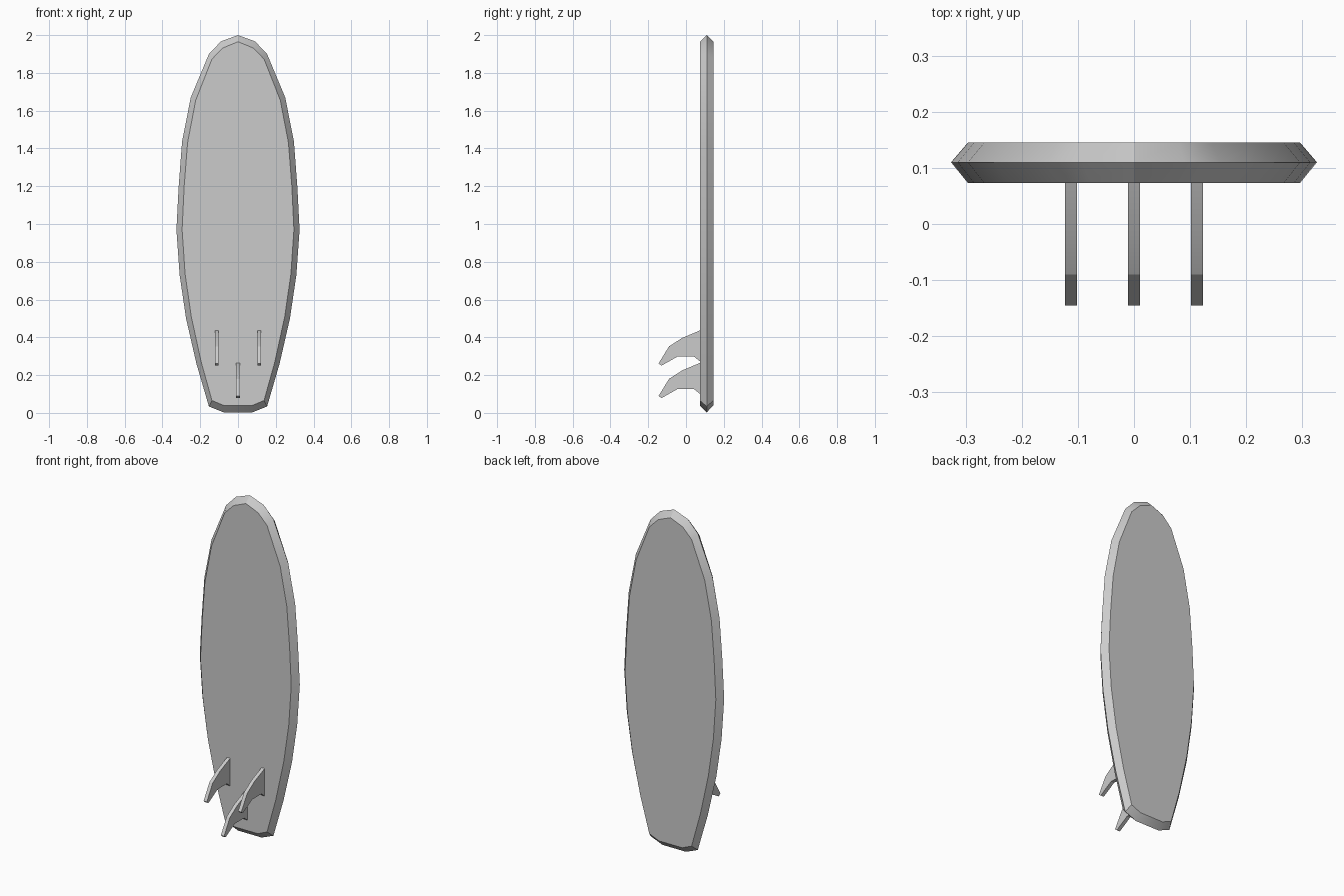
import bpy, bmesh, math

if "Cube" in bpy.data.objects:
    bpy.data.objects.remove(bpy.data.objects["Cube"])


def finish(name, bm):
    bmesh.ops.recalc_face_normals(bm, faces=bm.faces)
    mesh = bpy.data.meshes.new(name)
    bm.to_mesh(mesh)
    bm.free()
    ob = bpy.data.objects.new(name, mesh)
    bpy.context.collection.objects.link(ob)
    bpy.ops.object.select_all(action='DESELECT')
    ob.select_set(True)
    bpy.context.view_layer.objects.active = ob
    bpy.ops.object.shade_smooth_by_angle(angle=math.radians(25))
    return ob


def loft(name, loops):
    """Capped solid through loops with equal point counts."""
    bm = bmesh.new()
    rings = [[bm.verts.new(p) for p in loop] for loop in loops]
    n = len(rings[0])
    for a, b in zip(rings, rings[1:]):
        for i in range(n):
            j = (i + 1) % n
            bm.faces.new((a[i], a[j], b[j], b[i]))
    bm.faces.new(rings[0])
    bm.faces.new(rings[-1])
    return finish(name, bm)


def mirrored(half):
    """Right half outline from nose to tail, mirrored to a closed loop."""
    return half + [(-x, z) for x, z in reversed(half) if x > 0]


# Board: pointed rail between two flat faces
rail = mirrored([(0, 2.0), (0.09, 1.967), (0.154, 1.90), (0.25, 1.67),
                 (0.296, 1.437), (0.314, 1.20), (0.326, 0.97), (0.309, 0.73),
                 (0.275, 0.50), (0.22, 0.26), (0.154, 0.034), (0.077, 0.003)])
deck = mirrored([(0, 1.965), (0.08, 1.932), (0.138, 1.873), (0.224, 1.655),
                 (0.267, 1.43), (0.285, 1.20), (0.296, 0.97), (0.280, 0.735),
                 (0.247, 0.508), (0.195, 0.27), (0.138, 0.066), (0.077, 0.04)])
loft("board", [[(x, y, z) for x, z in outline]
               for outline, y in ((deck, 0.073), (rail, 0.11), (deck, 0.145))])

# Fins: one swept profile, used three times
fin = [(0.075, 0.437), (-0.02, 0.397), (-0.09, 0.352), (-0.145, 0.262),
       (-0.13, 0.25), (-0.045, 0.298), (0.042, 0.298), (0.075, 0.272)]
for name, cx, dz in (("left_fin", -0.1125, 0), ("right_fin", 0.1125, 0),
                     ("center_fin", 0, -0.172)):
    loft(name, [[(cx + s * 0.0105, y, z + dz) for y, z in fin] for s in (-1, 1)])
